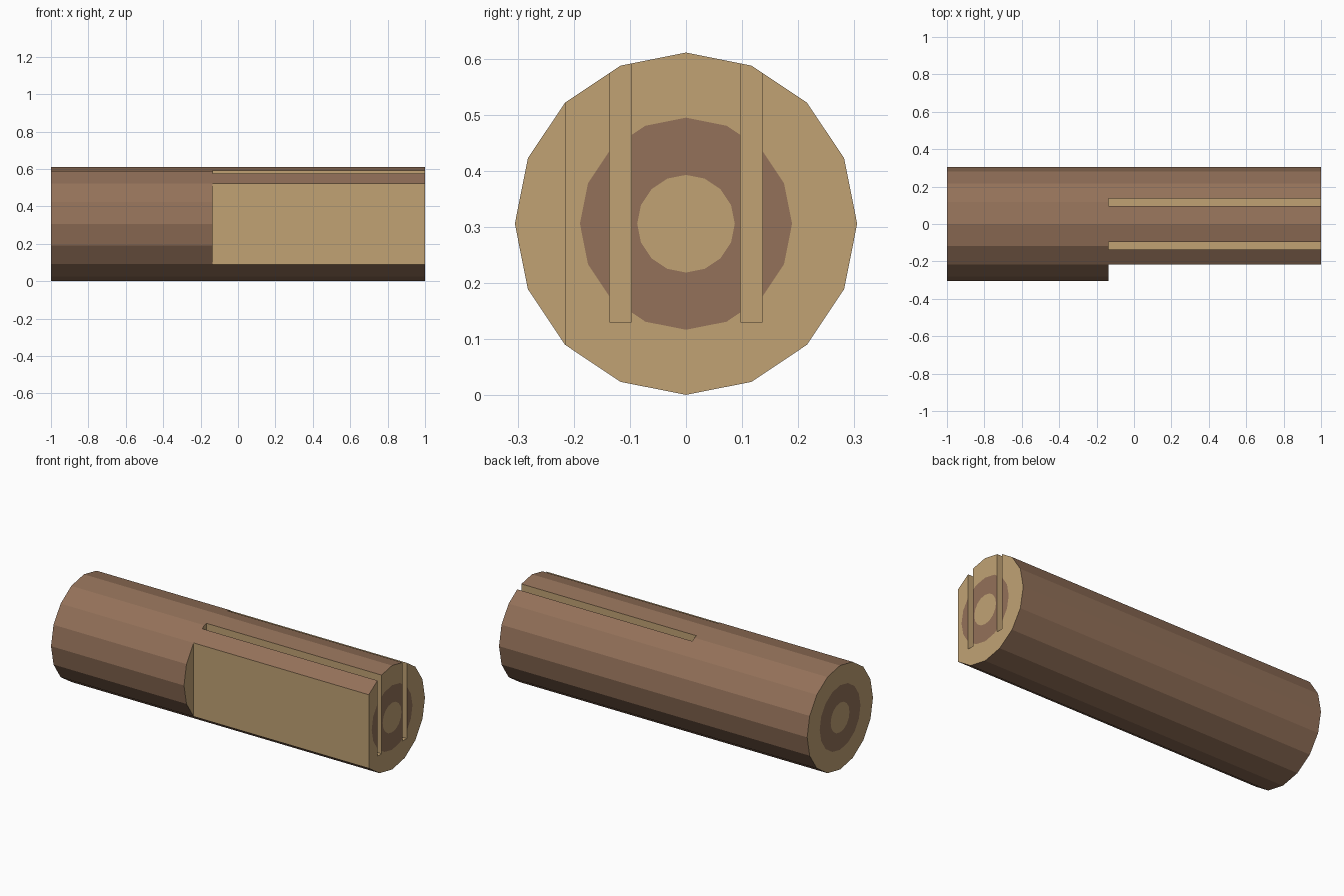
import bpy, bmesh, math

if "Cube" in bpy.data.objects:
    bpy.data.objects.remove(bpy.data.objects["Cube"])

R, CZ, SIDES = 0.305, 0.306, 16      # log radius, axis height, facets
CUT_X = -0.137                       # where the carved half begins
SLOT_FLOOR = 0.131


def material(name, rgb):
    m = bpy.data.materials.new(name)
    m.diffuse_color = (*rgb, 1)
    m.use_nodes = True
    m.node_tree.nodes["Principled BSDF"].inputs["Base Color"].default_value = m.diffuse_color
    return m


MATS = [material("brown_bark", (0.292, 0.165, 0.100)),
        material("pale_wood", (0.533, 0.361, 0.175))]
BARK, PALE = 0, 1


def finish(name, bm):
    bmesh.ops.recalc_face_normals(bm, faces=bm.faces[:])
    me = bpy.data.meshes.new(name)
    bm.to_mesh(me)
    bm.free()
    for m in MATS:
        me.materials.append(m)
    ob = bpy.data.objects.new(name, me)
    bpy.context.collection.objects.link(ob)
    return ob


def box(name, x0, x1, y0, y1, z0, z1):
    bm = bmesh.new()
    bmesh.ops.create_cube(bm, size=1)
    for v in bm.verts:
        v.co = (x1 if v.co.x > 0 else x0,
                y1 if v.co.y > 0 else y0,
                z1 if v.co.z > 0 else z0)
    for f in bm.faces:
        f.material_index = PALE
    return finish(name, bm)


# Log: loops running from one end's core, along the bark, to the other core
bm = bmesh.new()
stations = [(-1, 0.087), (-1, 0.189), (-1, R), (1, R), (1, 0.189), (1, 0.087)]
band_mats = [BARK, PALE, BARK, PALE, BARK]
loops = []
for x, r in stations:
    angles = [2 * math.pi * i / SIDES for i in range(SIDES)]
    loops.append([bm.verts.new((x, r * math.sin(a), CZ + r * math.cos(a)))
                  for a in angles])
for a, b, mat in zip(loops, loops[1:], band_mats):
    for i in range(SIDES):
        j = (i + 1) % SIDES
        bm.faces.new((a[i], a[j], b[j], b[i])).material_index = mat
for core in (loops[0], loops[-1]):
    bm.faces.new(core).material_index = PALE
log = finish("log", bm)

# Flat side and the two long slots
cutters = [box("flat_side_cutter", CUT_X, 1.1, -0.5, -0.2155, -0.1, 0.8)]
for label, s in (("front", -1), ("back", 1)):
    y0, y1 = sorted((s * 0.097, s * 0.136))
    cutters.append(box(label + "_slot_cutter", CUT_X, 1.1, y0, y1, SLOT_FLOOR, 0.8))

bpy.context.view_layer.objects.active = log
for c in cutters:
    c.hide_render = True
    mod = log.modifiers.new(c.name, 'BOOLEAN')
    mod.operation = 'DIFFERENCE'
    mod.solver = 'EXACT'
    mod.object = c
    bpy.ops.object.modifier_apply(modifier=mod.name)
for c in cutters:
    bpy.data.objects.remove(c, do_unlink=True)
